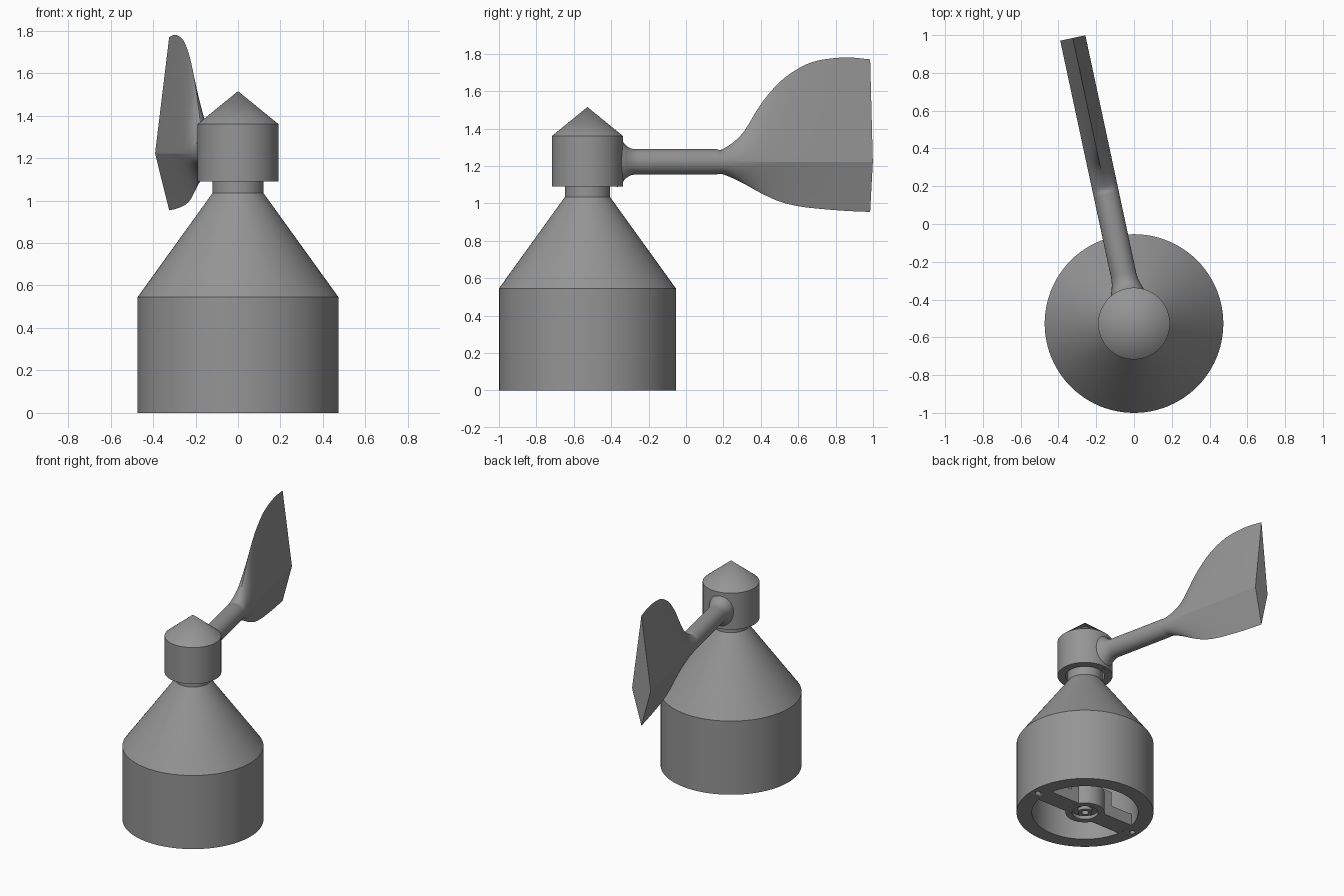
import bpy, bmesh, math
from mathutils import Vector, Matrix

cube = bpy.data.objects.get("Cube")
if cube:
    bpy.data.objects.remove(cube, do_unlink=True)

CENTRE = Vector((0, -0.527, 0))
VANE_ANGLE = math.radians(12.1)

grey = bpy.data.materials.new("mid_grey")
grey.use_nodes = True
colour = (0.3, 0.3, 0.3, 1)
grey.diffuse_color = colour
grey.node_tree.nodes["Principled BSDF"].inputs["Base Color"].default_value = colour


def finish(name, bm, angle=14):
    """Turn a bmesh into a shaded object on the base axis."""
    bmesh.ops.recalc_face_normals(bm, faces=bm.faces)
    mesh = bpy.data.meshes.new(name)
    bm.to_mesh(mesh)
    bm.free()
    obj = bpy.data.objects.new(name, mesh)
    bpy.context.collection.objects.link(obj)
    obj.location = CENTRE
    mesh.materials.append(grey)
    bpy.ops.object.select_all(action="DESELECT")
    obj.select_set(True)
    bpy.context.view_layer.objects.active = obj
    bpy.ops.object.shade_smooth_by_angle(angle=math.radians(angle))
    return obj


def revolve(name, profile, closed=True, offset=0, steps=96):
    """Spin a radius/height profile about the vertical axis."""
    bm = bmesh.new()
    verts = [bm.verts.new((r, 0, z)) for r, z in profile]
    edges = [bm.edges.new(pair) for pair in zip(verts, verts[1:])]
    if closed:
        edges.append(bm.edges.new((verts[-1], verts[0])))
    bmesh.ops.spin(bm, geom=verts + edges, cent=(0, 0, 0), axis=(0, 0, 1),
                   angle=math.tau, steps=steps)
    bmesh.ops.remove_doubles(bm, verts=bm.verts, dist=1e-5)
    bmesh.ops.translate(bm, verts=bm.verts, vec=(offset, 0, 0))
    return finish(name, bm)


def extrude_outline(name, outline, half_depth):
    """Extrude an x/z outline symmetrically along y."""
    bm = bmesh.new()
    face = bm.faces.new([bm.verts.new((x, -half_depth, z)) for x, z in outline])
    new = bmesh.ops.extrude_face_region(bm, geom=[face])["geom"]
    moved = [v for v in new if isinstance(v, bmesh.types.BMVert)]
    bmesh.ops.translate(bm, verts=moved, vec=(0, 2 * half_depth, 0))
    return finish(name, bm)


def smooth_path(keys, steps=6):
    """Catmull-Rom interpolation through a list of tuples."""
    pts = [Vector(k) for k in keys]
    pts = [2 * pts[0] - pts[1]] + pts + [2 * pts[-1] - pts[-2]]
    out = []
    for a, b, c, d in zip(pts, pts[1:], pts[2:], pts[3:]):
        for i in range(steps):
            t = i / steps
            out.append(0.5 * (2 * b + (c - a) * t + (2 * a - 5 * b + 4 * c - d) * t ** 2
                              + (3 * b - a - 3 * c + d) * t ** 3))
    return out + [pts[-2]]


# Hollow base housing with conical shoulder and neck
base = revolve("base_housing", [
    (0.367, 0), (0.473, 0), (0.473, 0.545), (0.12, 1.035), (0.12, 1.2),
    (0.055, 1.2), (0.055, 1.0), (0.367, 0.53)])

# Screw holes in the bottom rim
for side in (-1, 1):
    cutter = revolve("screw_hole_cutter", [(0, -0.05), (0.02, -0.05), (0.02, 0.12), (0, 0.12)],
                     closed=False, offset=side * 0.425, steps=24)
    cutter.hide_render = True
    cutter.hide_set(True)
    cut = base.modifiers.new("screw_hole", "BOOLEAN")
    cut.operation = "DIFFERENCE"
    cut.object = cutter

# Bearing hub, its shaft and the two stepped support arms
revolve("bearing_hub", [
    (0.025, 0), (0.05, 0), (0.05, 0.025), (0.09, 0.025), (0.09, 0), (0.135, 0),
    (0.135, 0.16), (0.025, 0.16)])
revolve("shaft", [(0, 0.03), (0.055, 0.03), (0.055, 1.25), (0, 1.25)], closed=False)
for name, side in (("right_support_arm", -1), ("left_support_arm", 1)):
    outline = [(0.1, 0.001), (0.38, 0.001), (0.38, 0.09), (0.18, 0.09), (0.18, 0.2), (0.1, 0.2)]
    extrude_outline(name, [(side * x, z) for x, z in outline], 0.07)

# Rotating head with pointed cap, open below
revolve("rotating_head", [
    (0, 1.515), (0.19, 1.36), (0.19, 1.09), (0.135, 1.09), (0.135, 1.26), (0, 1.26)],
    closed=False)

# Wind vane: flared root, round arm and diamond-section tail
# Each key: distance from axis, half width, height above and below, squareness
root = [(0.165, 0.09, 0.135, 0.135, 1), (0.19, 0.082, 0.11, 0.11, 1),
        (0.205, 0.077, 0.092, 0.092, 1), (0.23, 0.071, 0.075, 0.075, 1),
        (0.26, 0.068, 0.068, 0.068, 1), (0.3, 0.068, 0.068, 0.068, 1)]
tail = [(0.7, 0.068, 0.068, 0.068, 1), (0.745, 0.068, 0.07, 0.068, 1),
        (0.846, 0.068, 0.15, 0.112, 1.4), (0.948, 0.068, 0.308, 0.167, 1.75),
        (1.05, 0.068, 0.425, 0.212, 1.93), (1.152, 0.068, 0.498, 0.237, 2),
        (1.255, 0.068, 0.54, 0.25, 2), (1.408, 0.068, 0.558, 0.262, 2),
        (1.546, 0.068, 0.548, 0.268, 2)]
SIDES = 48
bm = bmesh.new()
rings = []
for dist, half, up, down, power in smooth_path(root) + smooth_path(tail):
    ring = []
    for i in range(SIDES):
        a = math.tau * i / SIDES
        c, s = math.cos(a), math.sin(a)
        x = half * math.copysign(abs(c) ** power, c)
        z = (up if s > 0 else down) * math.copysign(abs(s) ** power, s)
        ring.append(bm.verts.new((x, dist, 1.222 + z)))
    rings.append(ring)
for a, b in zip(rings, rings[1:]):
    for i in range(SIDES):
        j = (i + 1) % SIDES
        bm.faces.new((a[i], a[j], b[j], b[i]))
bm.faces.new(rings[0])
bm.faces.new(rings[-1])
bmesh.ops.rotate(bm, verts=bm.verts, cent=(0, 0, 0), matrix=Matrix.Rotation(VANE_ANGLE, 3, "Z"))
finish("wind_vane", bm)
